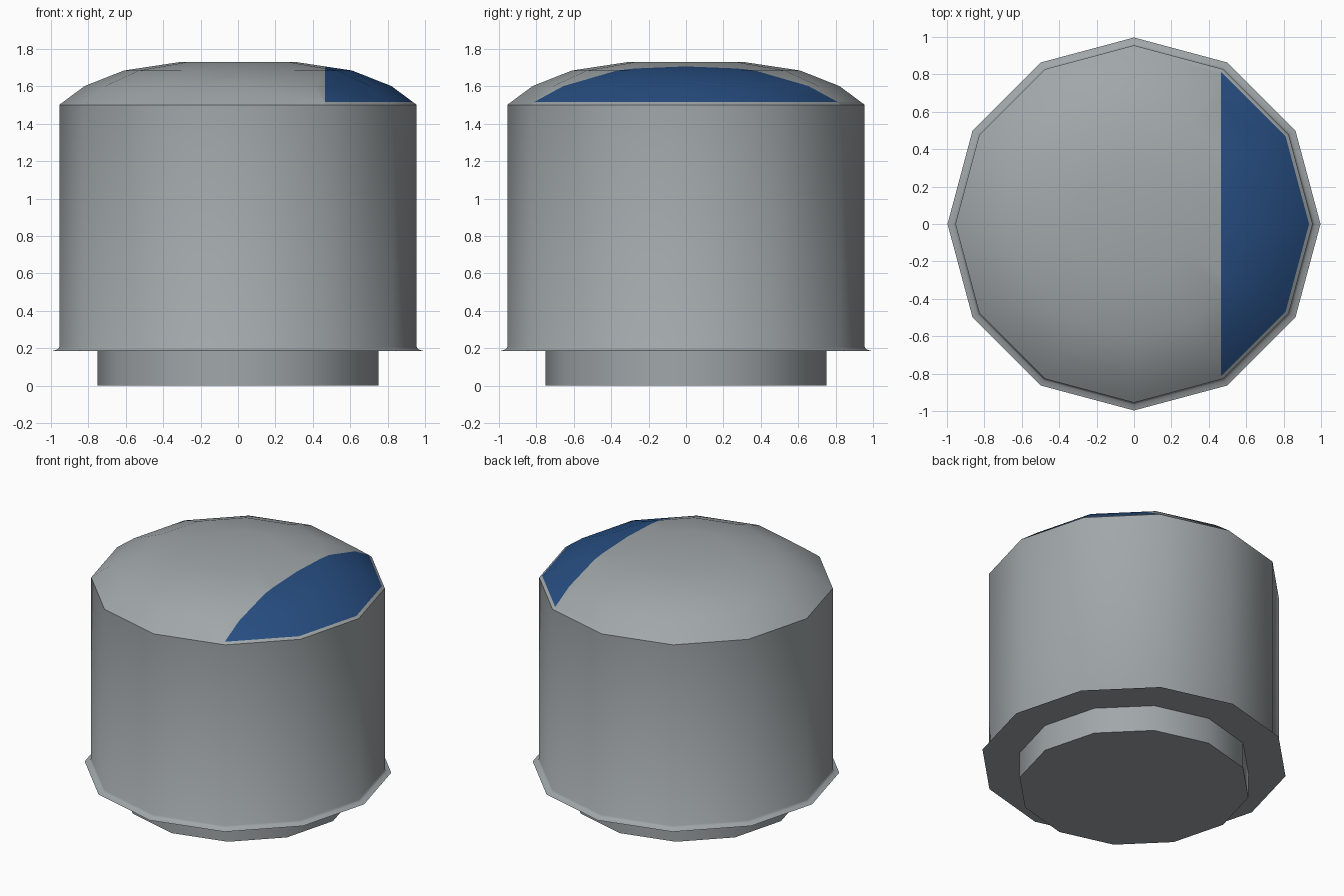
import bpy, bmesh, math

if "Cube" in bpy.data.objects:
    bpy.data.objects.remove(bpy.data.objects["Cube"])

SIDES = 12


def material(name, rgb):
    m = bpy.data.materials.new(name)
    m.diffuse_color = (*rgb, 1)
    m.use_nodes = True
    m.node_tree.nodes["Principled BSDF"].inputs["Base Color"].default_value = m.diffuse_color
    return m


grey = material("grey metal", (0.355, 0.385, 0.395))
blue = material("dark blue panel", (0.02, 0.075, 0.22))


def lathe(name, profile, cap_bottom=True, cap_top=True, cuts=(), is_blue=None):
    """Spin (radius, z) points round the z axis; optionally cut and colour faces."""
    bm = bmesh.new()
    rings = [[bm.verts.new((r * math.cos(i * math.tau / SIDES),
                            r * math.sin(i * math.tau / SIDES), z))
              for i in range(SIDES)] for r, z in profile]
    for a, b in zip(rings, rings[1:]):
        for i in range(SIDES):
            j = (i + 1) % SIDES
            bm.faces.new((a[i], a[j], b[j], b[i]))
    if cap_bottom:
        bm.faces.new(rings[0][::-1])
    if cap_top:
        bm.faces.new(rings[-1])
    for co, no in cuts:
        bmesh.ops.bisect_plane(bm, geom=bm.verts[:] + bm.edges[:] + bm.faces[:],
                               plane_co=co, plane_no=no)
    if is_blue:
        for f in bm.faces:
            f.material_index = int(is_blue(f.calc_center_median()))
    mesh = bpy.data.meshes.new(name)
    bm.to_mesh(mesh)
    bm.free()
    mesh.materials.append(grey)
    if is_blue:
        mesh.materials.append(blue)
    ob = bpy.data.objects.new(name, mesh)
    bpy.context.collection.objects.link(ob)
    bpy.ops.object.select_all(action='DESELECT')
    ob.select_set(True)
    bpy.context.view_layer.objects.active = ob
    bpy.ops.object.shade_smooth_by_angle(angle=math.radians(42))
    return ob


# Narrow foot
lathe("foot", [(0.752, 0), (0.752, 0.187)], cap_top=False)

# Drum body with a small flared skirt at its lower edge
lathe("body", [(0.997, 0.185), (0.966, 0.193), (0.955, 0.207), (0.955, 1.502)],
      cap_top=False)

# Shallow dome with a blue panel on its right-hand side
lathe("dome", [(0.955, 1.502), (0.82, 1.602), (0.61, 1.685), (0.313, 1.73)],
      cap_bottom=False,
      cuts=[((0.465, 0, 0), (1, 0, 0)), ((0, 0, 1.516), (0, 0, 1))],
      is_blue=lambda c: c.x > 0.465 and c.z > 1.516)
